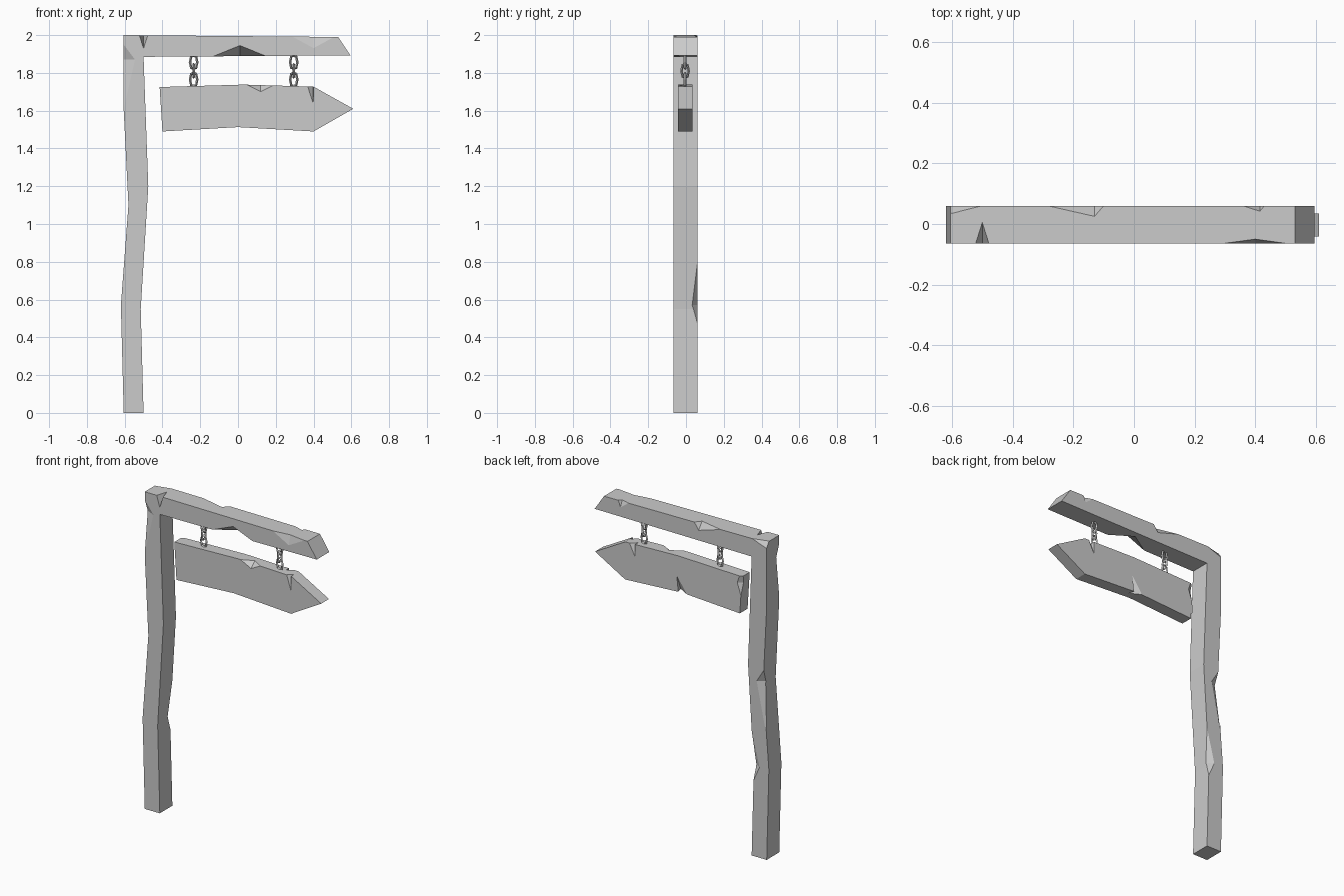
import bpy
import bmesh
from mathutils import Vector

old = bpy.data.objects.get("Cube")
if old:
    bpy.data.objects.remove(old, do_unlink=True)

# One flat grey for everything
grey = bpy.data.materials.new("plain_grey")
grey.use_nodes = True
grey.diffuse_color = (0.6, 0.6, 0.6, 1)
grey.node_tree.nodes["Principled BSDF"].inputs["Base Color"].default_value = grey.diffuse_color


def make_object(name, bm):
    bmesh.ops.recalc_face_normals(bm, faces=bm.faces[:])
    mesh = bpy.data.meshes.new(name)
    bm.to_mesh(mesh)
    bm.free()
    mesh.materials.append(grey)
    obj = bpy.data.objects.new(name, mesh)
    bpy.context.collection.objects.link(obj)
    return obj


def plank(name, outline, front, back):
    """Extrude a front outline of (x, z) points from front to back."""
    bm = bmesh.new()
    face = bm.faces.new([bm.verts.new((x, front, z)) for x, z in outline])
    new = bmesh.ops.extrude_face_region(bm, geom=[face])["geom"]
    verts = [v for v in new if isinstance(v, bmesh.types.BMVert)]
    bmesh.ops.translate(bm, verts=verts, vec=(0, back - front, 0))
    return make_object(name, bm)


def chip(part, axis, at, half, inset, skew=0.0):
    """Knock a wedge out of an edge running along axis; inset gives the
    signed depth into the two neighbouring faces."""
    at = Vector(at)
    along = Vector([float(i == axis) for i in range(3)])
    first, second = [i for i in range(3) if i != axis]
    a, b = at - along * half, at + along * half
    c, d = at + along * skew, at + along * skew
    c[first] += inset[0]
    d[second] += inset[1]
    mid = (c + d) / 2
    # Grow the wedge within its own two facets so it clears the solid
    grow = 0.5
    corners = [a + (a - mid) * grow, b + (b - mid) * grow,
               c + (c - d) * grow, d + (d - c) * grow]
    bm = bmesh.new()
    for p in corners:
        bm.verts.new(p)
    bmesh.ops.convex_hull(bm, input=bm.verts[:])
    cutter = make_object("chip_cutter", bm)
    cutter.hide_render = True
    mod = part.modifiers.new("chip", "BOOLEAN")
    mod.operation = "DIFFERENCE"
    mod.solver = "EXACT"
    mod.object = cutter
    bpy.context.view_layer.objects.active = part
    bpy.ops.object.modifier_apply(modifier=mod.name)
    bpy.data.objects.remove(cutter, do_unlink=True)


X, Z = 0, 2

# Crooked post with its arm
FRONT, BACK = -0.065, 0.06
post = plank("post_and_arm", [
    (-0.605, 0), (-0.5, 0), (-0.515, 0.55), (-0.475, 1.2), (-0.5, 1.885),
    (0.595, 1.893), (0.53, 1.99), (-0.605, 2), (-0.605, 1.6),
    (-0.58, 1.1), (-0.62, 0.57)], FRONT, BACK)
# Chips in the post edges
chip(post, Z, (-0.605, FRONT, 1.78), 0.17, (0.06, 0.03), 0.09)
chip(post, Z, (-0.51, BACK, 0.61), 0.14, (-0.045, -0.03), -0.04)
chip(post, Z, (-0.585, BACK, 1.03), 0.16, (0.05, -0.03), 0.08)
# Chips in the arm edges
chip(post, X, (-0.5, FRONT, 1.999), 0.022, (0.07, -0.07))
chip(post, X, (0.01, FRONT, 1.888), 0.14, (0.09, 0.057))
chip(post, X, (0.4, FRONT, 1.991), 0.11, (0.015, -0.06))
chip(post, X, (-0.19, BACK, 1.996), 0.09, (-0.035, -0.045), 0.06)
chip(post, X, (0.395, BACK, 1.991), 0.035, (-0.018, -0.04), 0.02)
chip(post, X, (-0.6, BACK, 2), 0.1, (-0.025, -0.035))

# Hanging arrow board
FRONT, BACK = -0.042, 0.035
board = plank("arrow_board", [
    (-0.4, 1.49), (0, 1.513), (0.4, 1.49), (0.61, 1.61), (0.4, 1.727),
    (0.03, 1.738), (-0.415, 1.725)], FRONT, BACK)
chip(board, X, (0.12, FRONT, 1.736), 0.07, (0.04, -0.035))
chip(board, X, (0.385, FRONT, 1.728), 0.016, (0.03, -0.09), 0.013)
chip(board, X, (0.35, BACK, 1.729), 0.02, (-0.03, -0.08), -0.02)
chip(board, X, (0, BACK, 1.512), 0.03, (-0.04, 0.1), 0.04)
chip(board, Z, (-0.412, BACK, 1.68), 0.09, (0.03, -0.02))


# Chains of three links, the middle one turned a quarter
def link(name, x, z, turned):
    bpy.ops.mesh.primitive_torus_add(
        major_segments=8, minor_segments=4,
        major_radius=0.019, minor_radius=0.007)
    obj = bpy.context.object
    obj.name = name
    for v in obj.data.vertices:
        px, py, pz = v.co
        py += 0.016 if py > 0.001 else -0.016 if py < -0.001 else 0
        v.co = (x - pz, px - 0.005, z + py) if turned else (x + px, pz - 0.005, z + py)
    obj.data.materials.append(grey)
    # Remapped axes can flip the faces, so set them outward again
    bm = bmesh.new()
    bm.from_mesh(obj.data)
    bmesh.ops.recalc_face_normals(bm, faces=bm.faces[:])
    bm.to_mesh(obj.data)
    bm.free()


for side, x in (("right", -0.235), ("left", 0.295)):
    for i, label in enumerate(("lower", "middle", "upper")):
        link(f"{side}_chain_{label}_link", x, 1.765 + 0.046 * i, i == 1)
